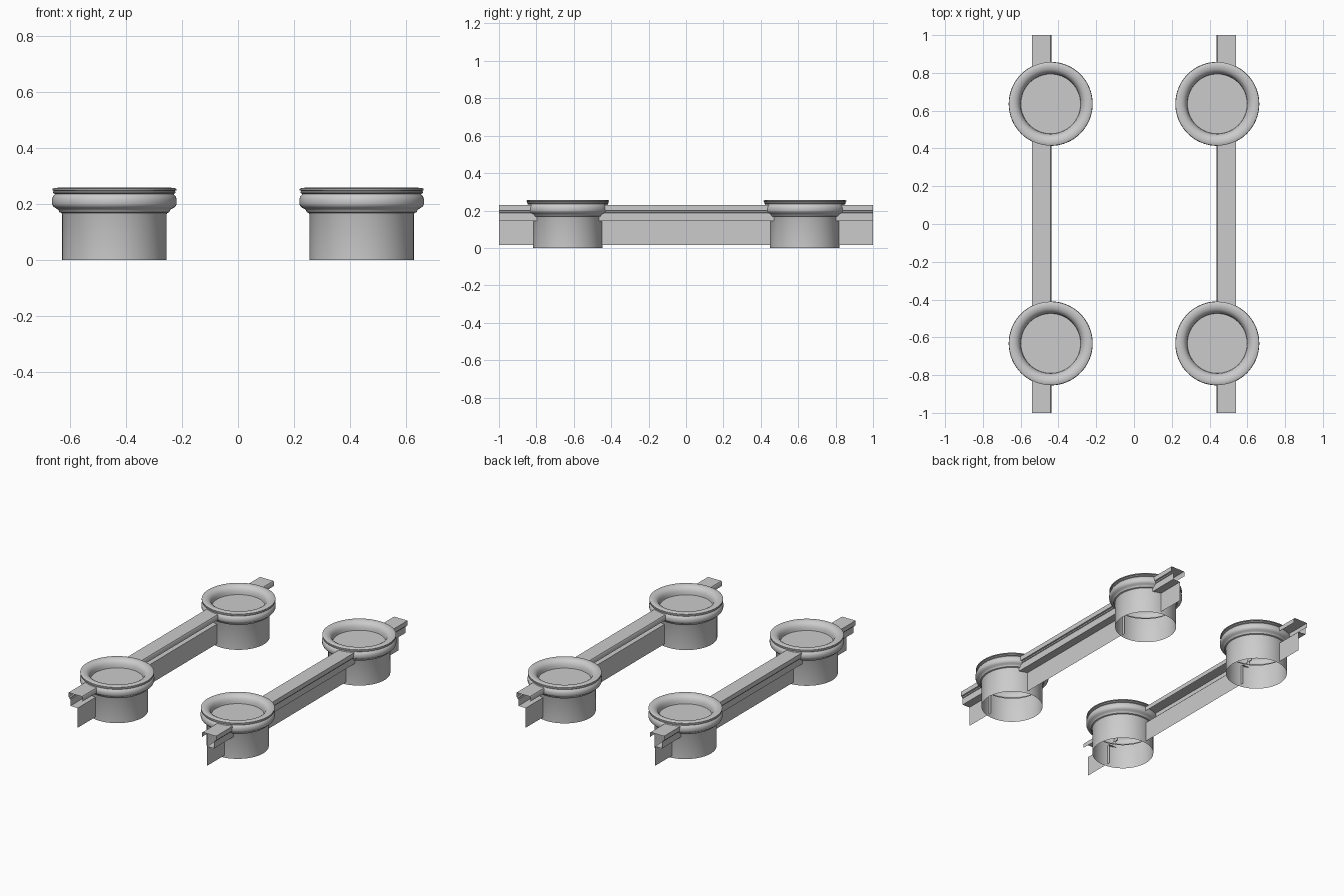
import bpy, bmesh, math

if "Cube" in bpy.data.objects:
    bpy.data.objects.remove(bpy.data.objects["Cube"])

SEGMENTS = 64

def finish(bm, name):
    bmesh.ops.recalc_face_normals(bm, faces=bm.faces)
    mesh = bpy.data.meshes.new(name)
    bm.to_mesh(mesh)
    bm.free()
    ob = bpy.data.objects.new(name, mesh)
    bpy.context.collection.objects.link(ob)
    bpy.ops.object.select_all(action='DESELECT')
    ob.select_set(True)
    bpy.context.view_layer.objects.active = ob
    bpy.ops.object.shade_smooth_by_angle(angle=math.radians(40))
    return ob

def lathe(name, profile, x, y):
    bm = bmesh.new()
    rings = []
    for r, z in profile:
        rings.append([bm.verts.new((x + r * math.cos(2 * math.pi * i / SEGMENTS),
                                    y + r * math.sin(2 * math.pi * i / SEGMENTS), z))
                      for i in range(SEGMENTS)])
    for a, b in zip(rings, rings[1:]):
        for i in range(SEGMENTS):
            j = (i + 1) % SEGMENTS
            bm.faces.new((a[i], a[j], b[j], b[i]))
    bm.faces.new(rings[-1])  # recessed disc
    return finish(bm, name)

def extrude_y(name, section, side, y0, y1):
    bm = bmesh.new()
    front = [bm.verts.new((side * x, y0, z)) for x, z in section]
    back = [bm.verts.new((side * x, y1, z)) for x, z in section]
    for i in range(len(section) - 1):
        bm.faces.new((front[i], front[i + 1], back[i + 1], back[i]))
    return finish(bm, name)

# Cup: open-bottomed drum, soft cove, swelling collar, rolled rim, sunken disc
cup = [(.186, 0), (.186, .162), (.188, .167), (.196, .170), (.198, .176),
       (.203, .181), (.212, .186), (.219, .192), (.2225, .200), (.2225, .216),
       (.219, .226), (.213, .233), (.211, .235), (.218, .238), (.219, .243),
       (.215, .246), (.221, .248), (.221, .253), (.215, .2565), (.200, .2575),
       (.185, .2545), (.173, .247), (.165, .236), (.160, .222), (.158, .205)]

# Rail: short inner lip, flat top, stepped outer wall, shelf, hanging web
rail = [(.437, .198), (.437, .224), (.441, .23), (.539, .23), (.539, .20),
        (.530, .198), (.530, .190), (.525, .188), (.525, .145), (.472, .145),
        (.472, .015)]
y_front, y_back, inset = -.632, .636, .165
spans = {"front": (-1, y_front - inset),
         "middle": (y_front + inset, y_back - inset),
         "back": (y_back + inset, 1)}

for side, label in ((-1, "left"), (1, "right")):
    for y, end in ((y_front, "front"), (y_back, "back")):
        lathe(f"{label}_{end}_cup", cup, side * .441, y)
    for part, (y0, y1) in spans.items():
        extrude_y(f"{label}_{part}_rail", rail, side, y0, y1)
